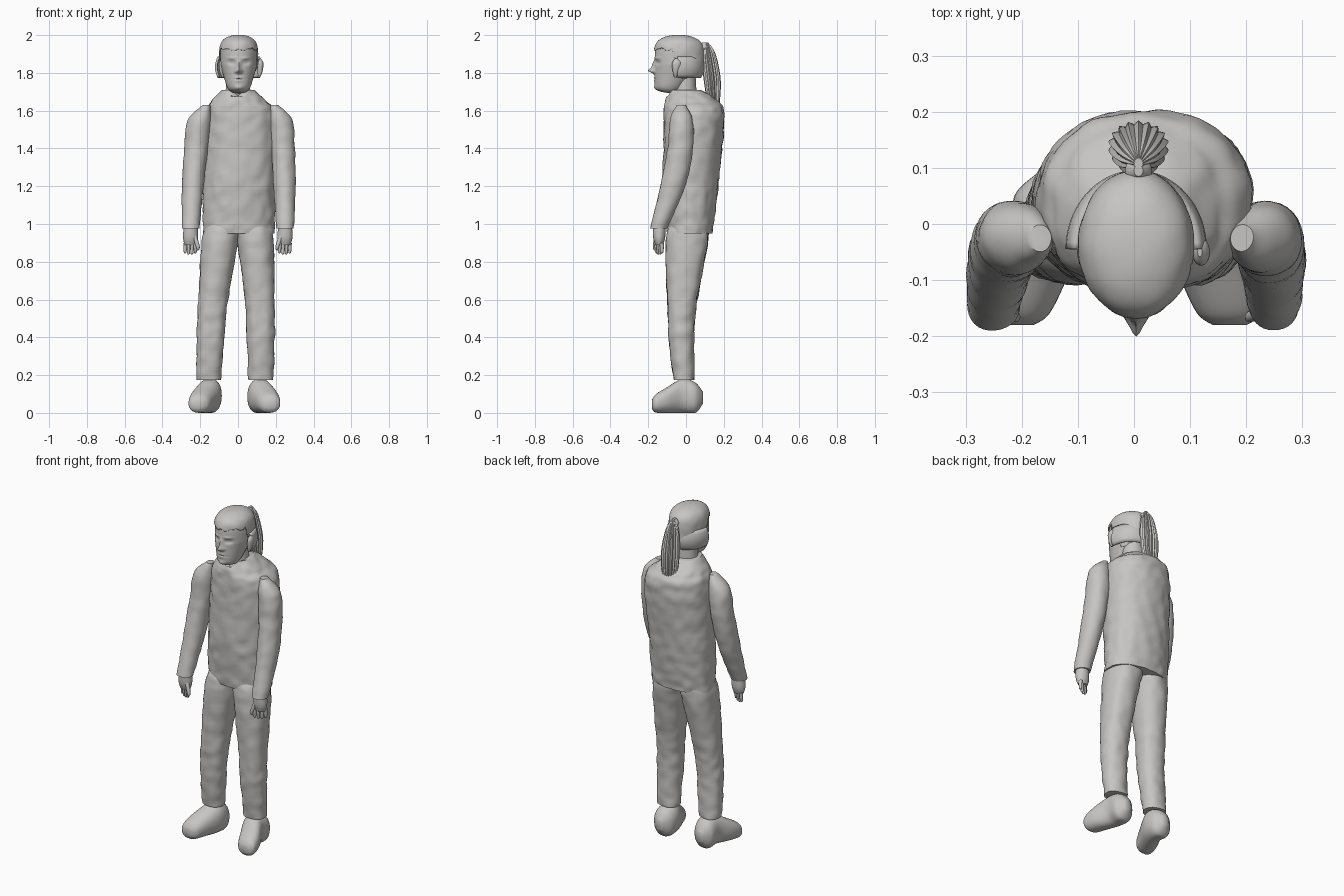
import bpy
import bmesh
import math
from mathutils import Vector, noise

if "Cube" in bpy.data.objects:
    bpy.data.objects.remove(bpy.data.objects["Cube"])

grey = bpy.data.materials.new("plain_grey")
grey.use_nodes = True
colour = (0.57, 0.56, 0.55, 1)
grey.diffuse_color = colour
shader = next(node for node in grey.node_tree.nodes if node.type == "BSDF_PRINCIPLED")
shader.inputs["Base Color"].default_value = colour


def finish(name, bm, thickness=0):
    bmesh.ops.recalc_face_normals(bm, faces=bm.faces)
    mesh = bpy.data.meshes.new(name)
    bm.to_mesh(mesh)
    bm.free()
    mesh.materials.append(grey)
    part = bpy.data.objects.new(name, mesh)
    bpy.context.collection.objects.link(part)
    bpy.ops.object.select_all(action="DESELECT")
    part.select_set(True)
    bpy.context.view_layer.objects.active = part
    bpy.ops.object.shade_smooth_by_angle(angle=math.radians(45))
    if thickness:
        shell = part.modifiers.new("thickness", "SOLIDIFY")
        shell.thickness = thickness
        shell.offset = 0


def spline(rings, steps):
    """Smooth curve through all the ring values."""
    padded = [rings[0], *rings, rings[-1]]
    for first in range(len(rings) - 1):
        for step in range(steps):
            t = step / steps
            yield [q + t / 2 * (r - p + t * (2 * p - 5 * q + 4 * r - s
                                             + t * (3 * q - p - 3 * r + s)))
                   for p, q, r, s in zip(*padded[first:first + 4])]
    yield rings[-1]


def loft(name, rings, steps=6, segments=32, power=2, along_y=False, rough=0,
         ribs=0, shape=None, keep=None, thickness=0):
    """Skin rings of (position, centre, centre, radius, radius)."""
    bm = bmesh.new()
    loops = []
    for position, a, b, radius_a, radius_b in spline(rings, steps):
        loop = []
        for k in range(segments):
            angle = math.tau * k / segments
            c, s = math.cos(angle), math.sin(angle)
            rib = 1 - ribs * math.cos(angle * segments / 4)
            u = a + radius_a * rib * math.copysign(abs(c) ** (2 / power), c)
            v = b + radius_b * rib * math.copysign(abs(s) ** (2 / power), s)
            point = Vector((u, position, v) if along_y else (u, v, position))
            if rough:
                point += Vector((c, s, 0)) * rough * noise.noise(point * 20)
            loop.append(bm.verts.new(shape(point) if shape else point))
        loops.append(loop)
    for low, high in zip(loops, loops[1:]):
        for k in range(segments):
            bm.faces.new((low[k - 1], low[k], high[k], high[k - 1]))
    bm.faces.new(loops[0])
    bm.faces.new(loops[-1])
    if keep:
        unwanted = [face for face in bm.faces if not keep(face.calc_center_median())]
        bmesh.ops.delete(bm, geom=unwanted, context="FACES")
    finish(name, bm, thickness)


def lean(point):
    """Slight sideways sway of the limbs."""
    return Vector((point.x + 0.02 * (point.z - 1), point.y, max(point.z, 0)))


def pair(name, rings, **options):
    for side, sign in (("left", 1), ("right", -1)):
        mirrored = [(position, sign * x, *rest) for position, x, *rest in rings]
        loft(f"{side}_{name}", mirrored, shape=lean, **options)


def notch(point):
    """Dip the front of the collar."""
    if point.z > 1.68 and point.y < 0:
        point.z -= max(0, 0.035 - abs(point.x))
    return point


# Jacket
loft("jacket", [
    (0.95, 0.005, 0.02, 0.19, 0.12),
    (1.2, 0.005, 0.025, 0.19, 0.145),
    (1.56, 0.02, 0.042, 0.19, 0.16),
    (1.65, 0.005, 0.03, 0.145, 0.14),
    (1.71, 0, 0, 0.085, 0.08),
], steps=14, segments=64, power=2.2, rough=0.008, shape=notch)

# Sleeves, bent at the elbow
pair("sleeve", [
    (0.975, 0.25, -0.145, 0.046, 0.044),
    (1.2, 0.243, -0.07, 0.058, 0.066),
    (1.4, 0.23, -0.03, 0.063, 0.068),
    (1.55, 0.215, -0.025, 0.062, 0.06),
    (1.63, 0.18, -0.025, 0.02, 0.025),
], steps=10, rough=0.004)

# Trousers
pair("trouser_leg", [
    (0.175, 0.138, -0.01, 0.066, 0.056),
    (0.4, 0.133, -0.025, 0.074, 0.067),
    (0.6, 0.123, -0.02, 0.079, 0.08),
    (0.9, 0.095, 0.004, 0.096, 0.112),
    (1, 0.08, 0.015, 0.09, 0.1),
], steps=12, power=2.2, rough=0.006)

# Shoes, turned outwards
pair("shoe", [
    (0.09, 0.135, 0.08, 0.02, 0.03),
    (0.05, 0.135, 0.08, 0.06, 0.08),
    (-0.02, 0.135, 0.09, 0.065, 0.09),
    (-0.1, 0.168, 0.068, 0.066, 0.068),
    (-0.16, 0.187, 0.05, 0.055, 0.048),
    (-0.18, 0.19, 0.045, 0.03, 0.025),
], power=2.3, along_y=True)

# Hands: palm, fingers and thumb
pair("palm", [
    (0.89, 0.25, -0.142, 0.03, 0.02),
    (0.93, 0.25, -0.142, 0.04, 0.032),
    (1, 0.25, -0.142, 0.035, 0.034),
])
for finger in range(4):
    x, y = 0.277 - 0.018 * finger, -0.128 - 0.009 * finger
    tip = 0.836 + 0.006 * abs(finger - 1.5)
    pair(f"finger_{finger + 1}", [
        (tip, x, y, 0.003, 0.003),
        (tip + 0.01, x, y, 0.008, 0.009),
        (0.9, x, y, 0.01, 0.012),
    ], segments=12)
pair("thumb", [
    (0.86, 0.21, -0.166, 0.003, 0.004),
    (0.88, 0.21, -0.165, 0.01, 0.01),
    (0.94, 0.23, -0.155, 0.012, 0.014),
], segments=12)

# Neck
loft("neck", [(1.62, 0, -0.005, 0.07, 0.065), (1.8, 0, -0.005, 0.06, 0.055)])


def skull(extra=0):
    """Domed head whose width and back taper towards the chin."""
    rings = []
    for row in range(91):
        s = -0.999 * math.cos(math.pi * row / 90)
        jaw = max(0, -s)
        dome = math.sqrt(1 - abs(s) ** (5 if s > 0 else 12))
        front = -0.04 - 0.125 * dome
        back = -0.04 + (0.13 - 0.13 * jaw) * dome
        width = (0.098 - 0.045 * jaw) * dome
        rings.append((1.843 + 0.152 * s + extra, 0.004, (front + back) / 2,
                      width + extra, (back - front) / 2 + extra))
    return rings


# Facial features as soft bumps: x, z, depth, width, height
features = {
    "nose_tip": (0, 1.812, -0.032, 0.013, 0.014),
    "nose_bridge": (0, 1.84, -0.015, 0.01, 0.024),
    "nostril": (0.015, 1.807, -0.008, 0.008, 0.007),
    "eye_socket": (0.038, 1.855, 0.014, 0.017, 0.011),
    "eyeball": (0.038, 1.856, -0.007, 0.01, 0.006),
    "brow": (0.038, 1.878, -0.005, 0.022, 0.006),
    "mouth": (0, 1.766, 0.006, 0.026, 0.004),
    "lips": (0, 1.766, -0.006, 0.02, 0.014),
    "chin": (0, 1.72, -0.008, 0.02, 0.014),
}


def sculpt_face(point):
    x, z = point.x - 0.004, point.z
    if point.y < -0.06:
        for middle, level, depth, width, height in features.values():
            for centre in {middle, -middle}:
                point.y += depth * math.exp(-((x - centre) / width) ** 2
                                            - ((z - level) / height) ** 2)
    return point


loft("head", skull(), steps=1, segments=96, shape=sculpt_face)


def above_hairline(point):
    forward = min(1, max(0, -(point.y + 0.015) / 0.06))
    return point.z > 1.775 + 0.15 * forward + 0.02 * noise.noise(point * 28)


# Hair swept back over the skull
loft("hair", skull(0.004), steps=1, segments=96, rough=0.003,
     keep=above_hairline, thickness=0.004)

# Band of hair wrapped round the back of the head
bm = bmesh.new()
rows = []
for row in range(7):
    height = row / 3 - 1
    bulge = 1 - 0.12 * height ** 2
    rows.append([bm.verts.new((0.004 + 0.12 * bulge * math.cos(math.pi * k / 32),
                               0.135 * bulge * math.sin(math.pi * k / 32) - 0.045,
                               1.83 + 0.055 * height)) for k in range(33)])
for low, high in zip(rows, rows[1:]):
    for k in range(32):
        bm.faces.new((low[k], low[k + 1], high[k + 1], high[k]))
finish("back_hair_band", bm, thickness=0.012)

# Ears
pair("ear", [
    (1.775, 0.095, -0.055, 0.004, 0.006),
    (1.8, 0.1, -0.055, 0.012, 0.014),
    (1.85, 0.103, -0.05, 0.015, 0.024),
    (1.875, 0.1, -0.05, 0.004, 0.008),
], segments=20)

# Ribbed ponytail and its tie
loft("ponytail", [
    (1.575, 0.01, 0.162, 0.006, 0.006),
    (1.65, 0.008, 0.147, 0.04, 0.03),
    (1.77, 0.008, 0.138, 0.05, 0.042),
    (1.9, 0.008, 0.12, 0.034, 0.034),
    (1.96, 0.008, 0.108, 0.008, 0.01),
], segments=72, ribs=0.08)
loft("ponytail_tie", [
    (1.91, 0.008, 0.095, 0.008, 0.01),
    (1.935, 0.008, 0.095, 0.024, 0.024),
    (1.96, 0.008, 0.095, 0.008, 0.01),
])
